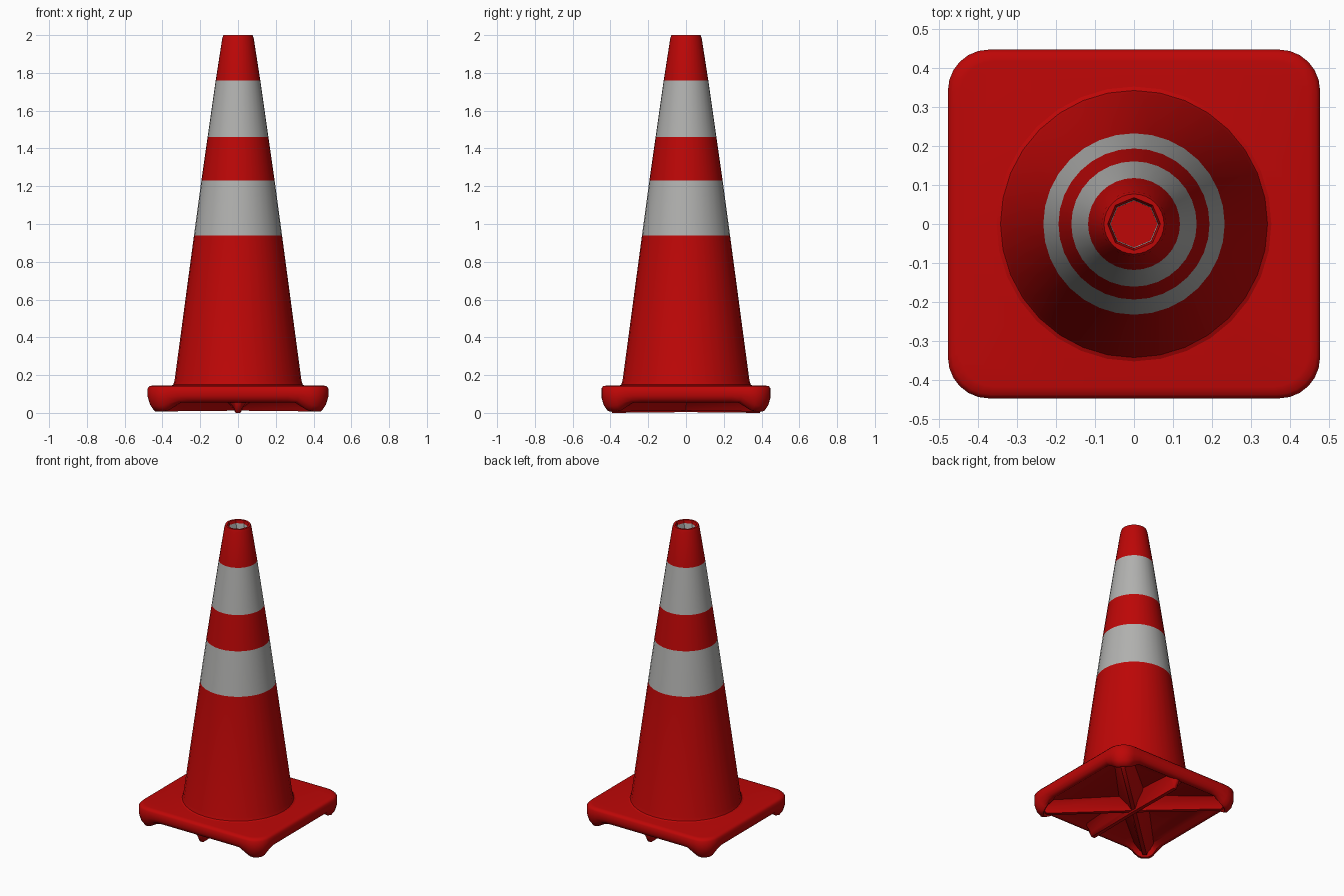
import bpy, bmesh, math
from mathutils import Vector

if "Cube" in bpy.data.objects:
    bpy.data.objects.remove(bpy.data.objects["Cube"])


def material(name, rgb):
    m = bpy.data.materials.new(name)
    m.diffuse_color = (*rgb, 1.0)
    m.use_nodes = True
    m.node_tree.nodes["Principled BSDF"].inputs["Base Color"].default_value = m.diffuse_color
    return m


RED = material("cone red", (0.51, 0.002, 0.002))
GREY = material("stripe grey", (0.44, 0.44, 0.43))


def finish(name, bm, angle=35):
    bmesh.ops.recalc_face_normals(bm, faces=bm.faces[:])
    mesh = bpy.data.meshes.new(name)
    bm.to_mesh(mesh)
    bm.free()
    mesh.materials.append(RED)
    mesh.materials.append(GREY)
    ob = bpy.data.objects.new(name, mesh)
    bpy.context.collection.objects.link(ob)
    bpy.ops.object.select_all(action='DESELECT')
    ob.select_set(True)
    bpy.context.view_layer.objects.active = ob
    bpy.ops.object.shade_smooth_by_angle(angle=math.radians(angle))
    return ob


def loft(rings):
    """Closed solid through equal-length rings of points, capped at both ends.
    Returns the bmesh and the side faces grouped per step."""
    bm = bmesh.new()
    loops = [[bm.verts.new(p) for p in ring] for ring in rings]
    n = len(loops[0])
    steps = []
    for a, b in zip(loops, loops[1:]):
        steps.append([bm.faces.new((a[i], a[(i + 1) % n], b[(i + 1) % n], b[i]))
                      for i in range(n)])
    bm.faces.new(loops[0])
    bm.faces.new(loops[-1])
    return bm, steps


# --- cone body: rings of (radius, z), the hole being octagonal ---
SIDES = 32


def ring(r, z, octagon=False):
    pts = []
    for i in range(SIDES):
        a = 2 * math.pi * i / SIDES
        k = 1.0
        if octagon:
            k = math.cos(math.pi / 8) / math.cos(a % (math.pi / 4) - math.pi / 8)
        pts.append((r * k * math.cos(a), r * k * math.sin(a), z))
    return pts


outer = [(0.36, 0.12), (0.355, 0.144), (0.343, 0.15), (0.336, 0.17), (0.233, 0.94),
         (0.194, 1.23), (0.161, 1.46), (0.118, 1.76), (0.083, 1.985), (0.077, 2.0)]
rings = [ring(r, z) for r, z in outer]
rings += [ring(0.068, 2.0, True), ring(0.062, 1.98, True), ring(0.06, 1.80, True)]
bm, steps = loft(rings)
# two reflective bands and the grey inner wall of the tip hole
for f in steps[4] + steps[6] + steps[-1]:
    f.material_index = 1
finish("cone_body", bm)

# --- base slab: rounded rectangle, dropping to pointed feet at the corners ---
HX, HY, RAD, ARC, EDGE = 0.478, 0.448, 0.105, 6, 14


def smooth(t):
    t = max(0.0, min(1.0, t))
    return t * t * (3 - 2 * t)


def outline(inset, z, drop=0.0):
    hx, hy, r = HX - inset, HY - inset, max(RAD - inset * 0.5, 0.03)
    arc = []
    for q, (sx, sy) in enumerate(((1, 1), (-1, 1), (-1, -1), (1, -1))):
        for i in range(ARC + 1):
            a = math.pi / 2 * (q + i / ARC)
            arc.append(Vector((sx * (hx - r) + r * math.cos(a),
                               sy * (hy - r) + r * math.sin(a), 0)))
    pts = []
    for i, p in enumerate(arc):
        pts.append(p)
        if i % (ARC + 1) == ARC:
            nxt = arc[(i + 1) % len(arc)]
            pts += [p.lerp(nxt, k / EDGE) for k in range(1, EDGE)]
    out = []
    for p in pts:
        near = min(abs(p.x) / hx, abs(p.y) / hy)
        out.append((p.x, p.y, z - drop * smooth((near - 0.66) / 0.24)))
    return out


bm, _ = loft([
    outline(0.03, 0.145), outline(0.01, 0.142), outline(0.0, 0.13),
    outline(0.0, 0.09, 0.015), outline(0.01, 0.066, 0.03),
    outline(0.028, 0.056, 0.048), outline(0.045, 0.057, 0.049),
    outline(0.07, 0.074),
])
finish("base_slab", bm, 60)


# --- underside ribs with softly flared flanks: front, back and the four corners ---
def rib(name, x, y, low):
    d = Vector((x, y, 0))
    side = Vector((-y, x, 0)).normalized()

    def section(t, lo, wide):
        p = d * t
        return [p + side * w + Vector((0, 0, z)) for w, z in
                ((wide, 0.076), (wide * 0.35, lo + 0.025), (0.012, lo),
                 (-0.012, lo), (-wide * 0.35, lo + 0.025), (-wide, 0.076))]

    bm, _ = loft([section(0, low + 0.004, 0.09), section(0.93, low, 0.06),
                  section(0.99, 0.045, 0.05)])
    finish(name, bm, 60)


for s, word in ((1, "back"), (-1, "front")):
    rib(word + "_rib", 0, s * 0.42, 0.0)
    for t, side_word in ((1, "right"), (-1, "left")):
        rib(f"{word}_{side_word}_corner_rib", t * 0.42, s * 0.39, 0.008)
